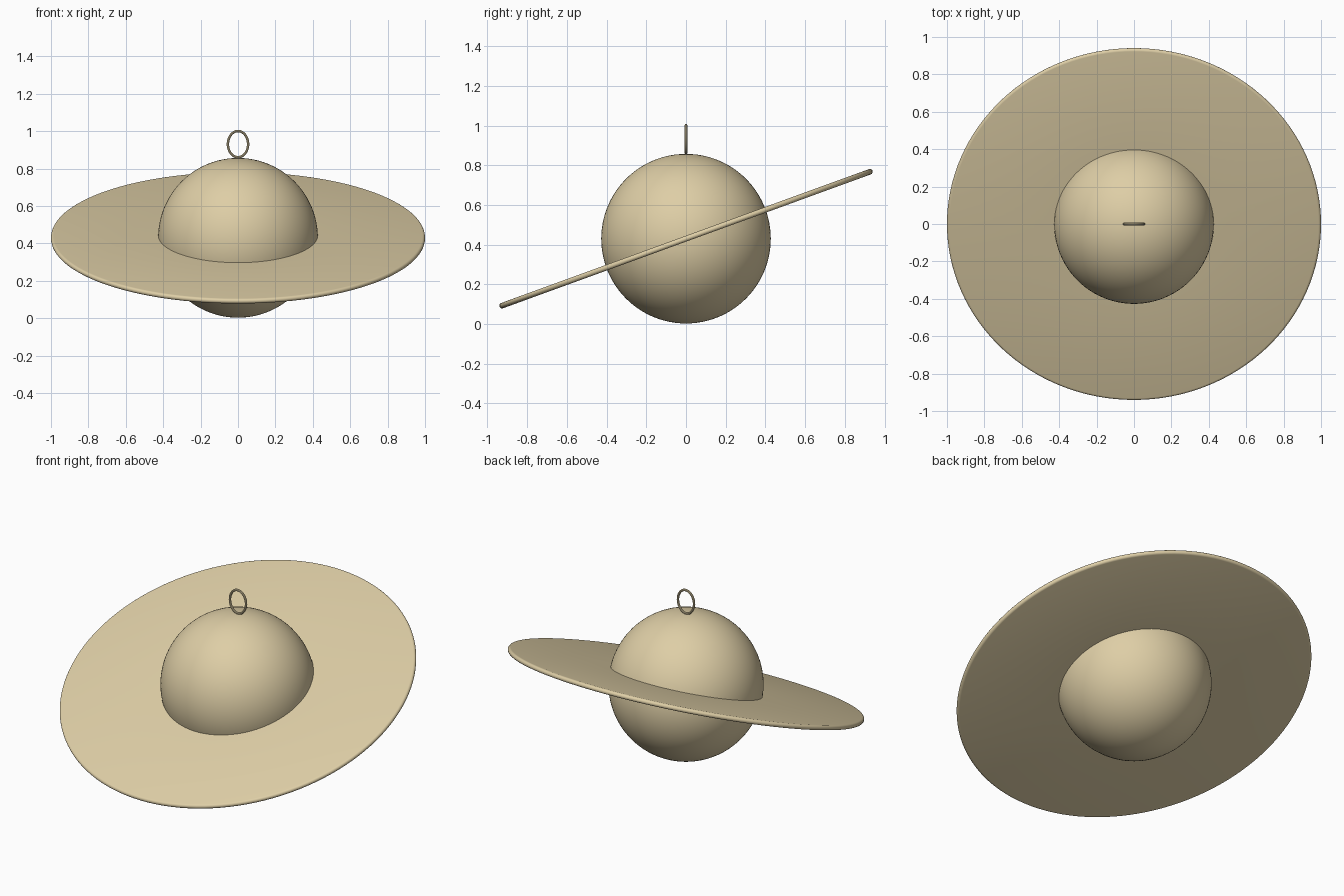
import bpy, bmesh, math
from mathutils import Matrix, Vector

if "Cube" in bpy.data.objects:
    bpy.data.objects.remove(bpy.data.objects["Cube"])

CENTRE = Vector((0, 0, 0.43))

sand = bpy.data.materials.new("sand")
sand.diffuse_color = (0.73, 0.617, 0.381, 1)
sand.use_nodes = True
sand.node_tree.nodes["Principled BSDF"].inputs["Base Color"].default_value = sand.diffuse_color


def finish(obj, name):
    obj.name = name
    obj.data.materials.clear()
    obj.data.materials.append(sand)
    bpy.context.view_layer.objects.active = obj
    obj.select_set(True)
    bpy.ops.object.shade_smooth_by_angle(angle=math.radians(35))
    obj.select_set(False)


def lathe(name, profile, steps):
    """Revolve a closed (radius, z) profile around z."""
    bm = bmesh.new()
    verts = [bm.verts.new((r, 0, z)) for r, z in profile]
    edges = [bm.edges.new((a, b)) for a, b in zip(verts, verts[1:] + verts[:1])]
    bmesh.ops.spin(bm, geom=verts + edges, cent=(0, 0, 0), axis=(0, 0, 1),
                   angle=math.tau, steps=steps, use_merge=True)
    bmesh.ops.remove_doubles(bm, verts=bm.verts, dist=1e-5)
    bmesh.ops.recalc_face_normals(bm, faces=bm.faces)
    mesh = bpy.data.meshes.new(name)
    bm.to_mesh(mesh)
    bm.free()
    obj = bpy.data.objects.new(name, mesh)
    bpy.context.collection.objects.link(obj)
    return obj


# Round body
bpy.ops.mesh.primitive_uv_sphere_add(segments=96, ring_count=48, radius=0.427, location=CENTRE)
finish(bpy.context.object, "planet_ball")

# Thin tilted ring with a rounded rim, its inner edge buried in the ball
half = 0.014
profile = [(0.38, -half)]
for i in range(9):
    a = -math.pi / 2 + math.pi * i / 8
    profile.append((1 - half + half * math.cos(a), half * math.sin(a)))
profile.append((0.38, half))
ring = lathe("planet_ring", profile, 128)
ring.data.transform(Matrix.Translation(CENTRE) @ Matrix.Rotation(math.radians(20), 4, 'X'))
finish(ring, "planet_ring")

# Oval hanging loop standing on top of the ball
tube = 0.007
loop_curve = bpy.data.curves.new("hanging_loop", 'CURVE')
loop_curve.dimensions = '3D'
loop_curve.bevel_depth = tube
loop_curve.bevel_resolution = 3
path = loop_curve.splines.new('POLY')
count = 48
path.points.add(count - 1)
for i, p in enumerate(path.points):
    a = math.tau * i / count
    p.co = (0.054 * math.cos(a), 0, 0.931 + 0.070 * math.sin(a), 1)
path.use_cyclic_u = True
loop = bpy.data.objects.new("hanging_loop", loop_curve)
bpy.context.collection.objects.link(loop)
bpy.ops.object.select_all(action='DESELECT')
loop.select_set(True)
bpy.context.view_layer.objects.active = loop
bpy.ops.object.convert(target='MESH')
finish(bpy.context.object, "hanging_loop")
